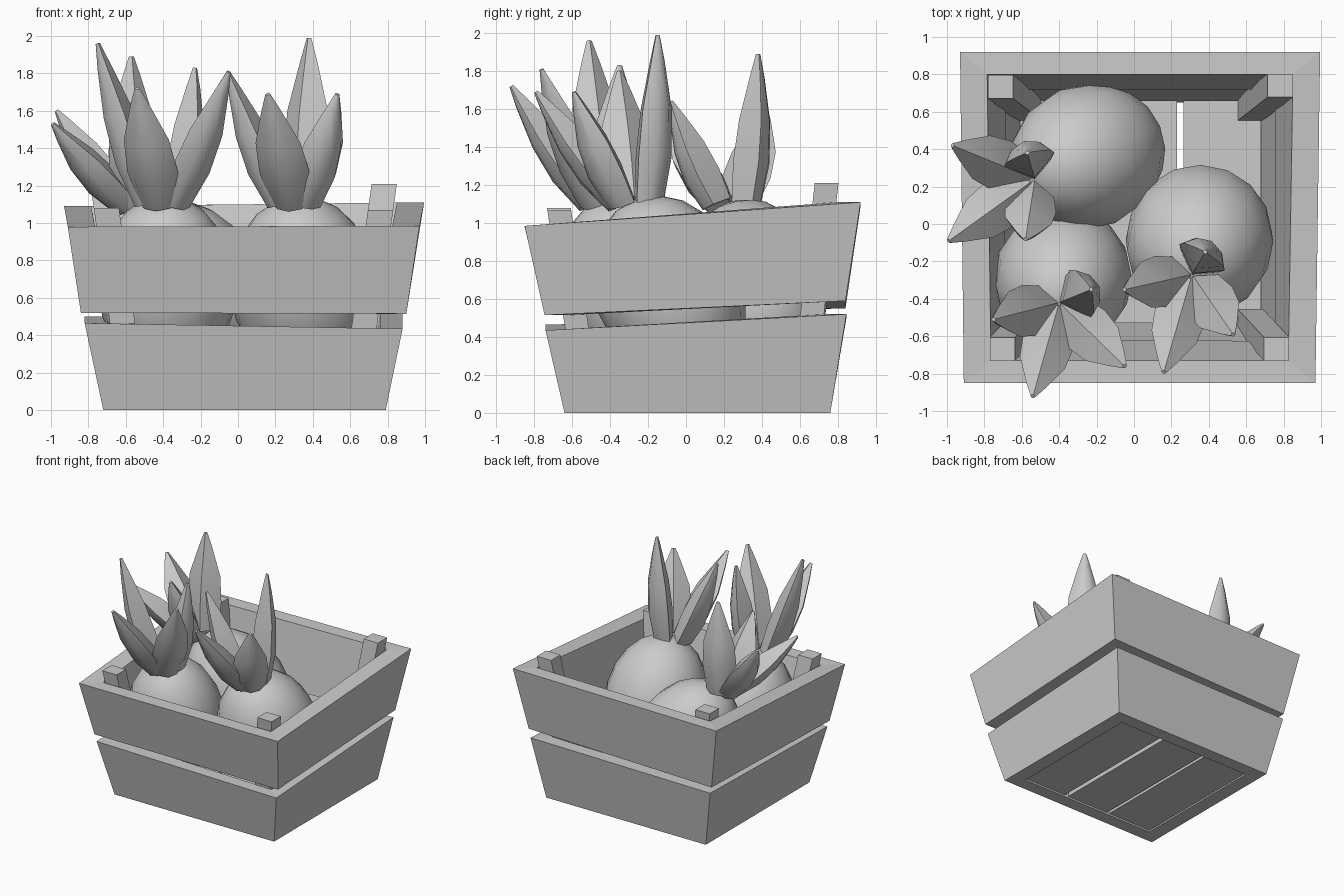
import bpy
from mathutils import Vector

if "Cube" in bpy.data.objects:
    bpy.data.objects.remove(bpy.data.objects["Cube"])


def make(name, verts, faces, smooth=None):
    me = bpy.data.meshes.new(name)
    me.from_pydata([tuple(v) for v in verts], [], faces)
    ob = bpy.data.objects.new(name, me)
    bpy.context.collection.objects.link(ob)
    # consistent outward normals
    bpy.context.view_layer.objects.active = ob
    bpy.ops.object.select_all(action='DESELECT')
    ob.select_set(True)
    bpy.ops.object.mode_set(mode='EDIT')
    bpy.ops.mesh.select_all(action='SELECT')
    bpy.ops.mesh.normals_make_consistent(inside=False)
    bpy.ops.object.mode_set(mode='OBJECT')
    if smooth:
        bpy.ops.object.shade_smooth_by_angle(angle=smooth)
    return ob


def loft(name, rings, smooth=None):
    n = len(rings[0])
    verts = [v for r in rings for v in r]
    faces = [tuple(range(n)), tuple(range(len(verts) - n, len(verts)))]
    for k in range(len(rings) - 1):
        for i in range(n):
            j = (i + 1) % n
            faces.append((k*n + i, k*n + j, (k+1)*n + j, (k+1)*n + i))
    return make(name, verts, faces, smooth)


SIGN = [(-1, -1), (1, -1), (1, 1), (-1, 1)]


# Flared wall band: four mitred boards, each ring is FL, FR, BR, BL
def wall_band(name, bottom, top, tx=0.13, ty=0.12):
    def inset(ring):
        return [(x - sx*tx, y - sy*ty, z) for (x, y, z), (sx, sy) in zip(ring, SIGN)]
    loops = [bottom, top, inset(top), inset(bottom)]
    verts = [v for r in loops for v in r]
    faces = []
    for k in range(4):
        for i in range(4):
            j, m = (i + 1) % 4, (k + 1) % 4
            faces.append((k*4 + i, k*4 + j, m*4 + j, m*4 + i))
    make(name, verts, faces)


wall_band("lower_boards",
          [(-.72, -.64, 0), (.79, -.64, 0), (.79, .76, 0), (-.72, .76, 0)],
          [(-.82, -.74, .465), (.88, -.74, .435), (.88, .845, .52), (-.82, .845, .50)],
          0.12, 0.11)
wall_band("upper_boards",
          [(-.84, -.74, .52), (.90, -.745, .515), (.90, .84, .59), (-.83, .84, .55)],
          [(-.91, -.85, .98), (.97, -.85, .985), (.995, .92, 1.11), (-.93, .92, 1.09)],
          0.145, 0.12)


# Leaning corner posts that follow the inner wall
def post(name, sx, sy, top):
    rings = []
    for z in (0.03, top):
        x = 0.68 + 0.14*z if sx > 0 else -0.62 - 0.14*z
        y = 0.67 + 0.11*z if sy > 0 else -0.57 - 0.15*z
        u, v = x - sx*0.135, y - sy*0.125
        rings.append([(x, y, z), (u, y, z), (u, v, z), (x, v, z)])
    loft(name, rings)


for label, (sx, sy), top in zip(("front_left", "front_right", "back_right", "back_left"),
                                SIGN, (1.08, 1.07, 1.21, 1.15)):
    post(label + "_post", sx, sy, top)

# Floor planks
for i, (a, b) in enumerate([(-.61, -.19), (-.165, .23), (.265, .68)]):
    loft(f"floor_plank_{i + 1}",
         [[(a, -.53, z), (b, -.53, z), (b, .66, z), (a, .66, z)] for z in (.015, .08)])


# Bulb: tilted ellipsoid pointing at its leaf crown
def bulb(name, centre, crown, r, h):
    bpy.ops.mesh.primitive_uv_sphere_add(segments=16, ring_count=10, radius=1, location=centre)
    ob = bpy.context.object
    ob.name = name
    ob.scale = (r, r, h)
    axis = Vector(crown) - Vector(centre)
    ob.rotation_euler = Vector((0, 0, 1)).rotation_difference(axis.normalized()).to_euler()
    bpy.ops.object.shade_smooth_by_angle(angle=1.0)


# Leaf: plump six-sided section lofted from the crown to the tip
def leaf(name, crown, tip):
    crown, tip = Vector(crown), Vector(tip)
    out = Vector((tip.x - crown.x, tip.y - crown.y, 0)).normalized()
    base = crown + out*0.08 - Vector((0, 0, 0.02))
    along = (tip - base).normalized()
    side = Vector((0, 0, 1)).cross(out).normalized()
    face = side.cross(along).normalized()
    if face.dot(out) < 0:
        face = -face
    rings = []
    for t, w, d, bow in [(0, .115, .08, 0), (.28, .14, .10, .01), (.56, .125, .085, .01),
                         (.85, .055, .04, .005), (1, .014, .012, 0)]:
        p = base.lerp(tip, t) + face*bow
        rings.append([p + side*w*a + face*d*b for a, b in
                      [(1, 0), (.6, .7), (0, 1), (-.6, .7), (-1, 0), (0, -1)]])
    loft(name, rings, 0.95)


plants = {
    "left": ((-.38, -.29, .66), (-.40, -.42, 1.13), .37, .50,
             [(-.54, -.92, 1.72), (-.05, -.76, 1.81), (-.75, -.51, 1.96), (-.23, -.35, 1.83)]),
    "right": ((.35, -.09, .66), (.31, -.27, 1.13), .395, .50,
              [(.16, -.79, 1.69), (.53, -.59, 1.69), (.38, -.15, 1.99), (-.05, -.35, 1.80)]),
    "back": ((-.25, .36, .66), (-.53, .24, 1.12), .385, .50,
             [(-.97, .42, 1.60), (-.99, -.09, 1.53), (-.58, -.08, 1.64), (-.57, .38, 1.89)]),
}
for label, (centre, crown, r, h, tips) in plants.items():
    bulb(label + "_bulb", centre, crown, r, h)
    for i, tip in enumerate(tips):
        leaf(f"{label}_leaf_{i + 1}", crown, tip)
